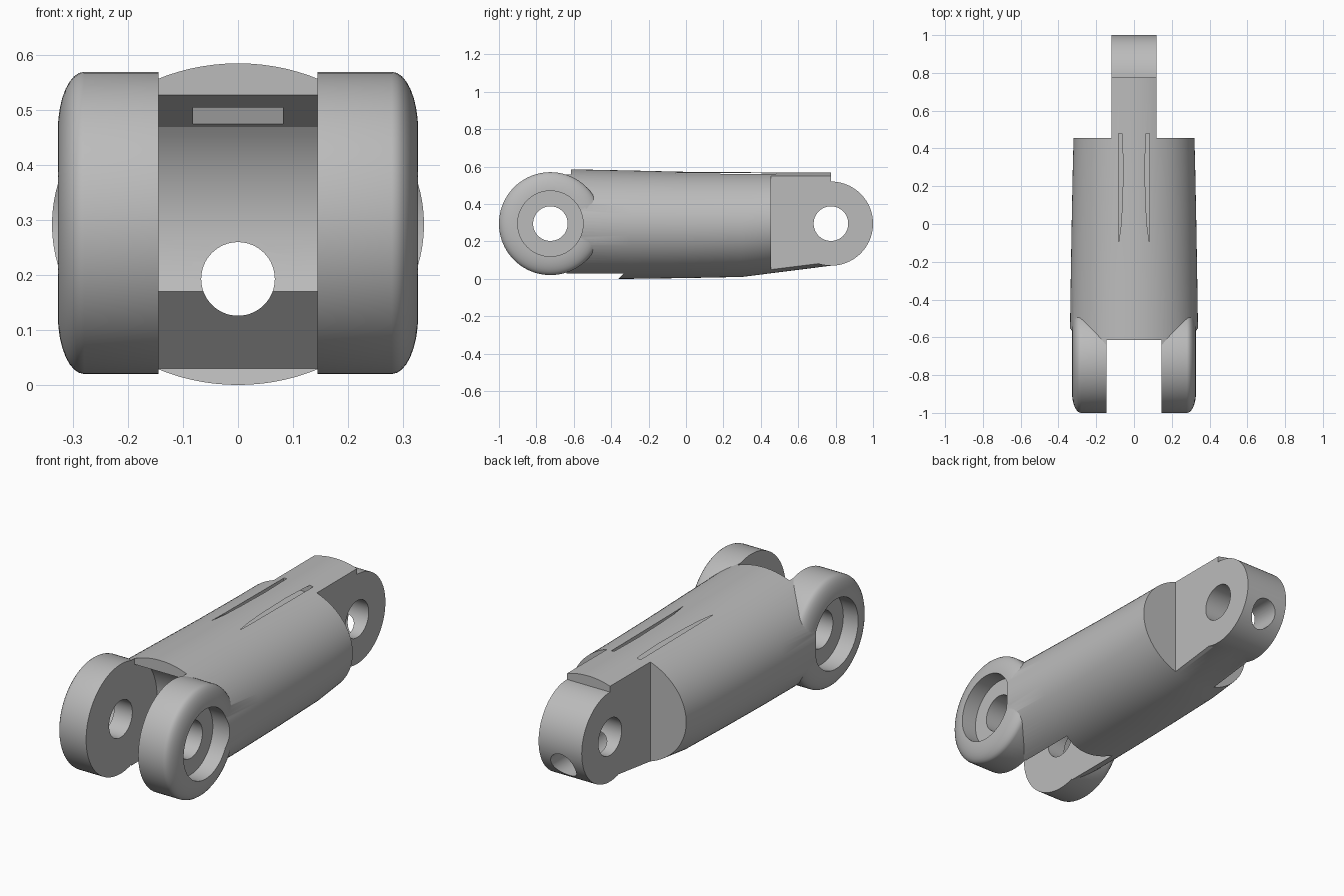
import bpy, bmesh, math
from mathutils import Matrix

if "Cube" in bpy.data.objects:
    bpy.data.objects.remove(bpy.data.objects["Cube"])

grey = bpy.data.materials.new("machined_grey")
grey.use_nodes = True
colour = (0.5, 0.5, 0.5, 1)
grey.diffuse_color = colour
grey.node_tree.nodes["Principled BSDF"].inputs["Base Color"].default_value = colour

SEG = 96
PIN_Z = 0.295
FRONT_Y, REAR_Y = -0.725, 0.775


def make(name, bm):
    bmesh.ops.recalc_face_normals(bm, faces=bm.faces)
    mesh = bpy.data.meshes.new(name)
    bm.to_mesh(mesh)
    bm.free()
    mesh.materials.append(grey)
    ob = bpy.data.objects.new(name, mesh)
    bpy.context.collection.objects.link(ob)
    return ob


def loft(name, rings):
    """Closed solid through rings of equal point count."""
    bm = bmesh.new()
    loops = [[bm.verts.new(p) for p in ring] for ring in rings]
    n = len(loops[0])
    for a, b in zip(loops, loops[1:]):
        for i in range(n):
            j = (i + 1) % n
            bm.faces.new((a[i], a[j], b[j], b[i]))
    bm.faces.new(loops[0])
    bm.faces.new(loops[-1])
    return make(name, bm)


def prism(name, profile, x0, x1):
    return loft(name, [[(x, y, z) for y, z in profile] for x in (x0, x1)])


def turned(name, profile, y, seg=SEG):
    """Solid turned about an x axis at the pin height; profile is (x, radius)."""
    turns = [2 * math.pi * i / seg for i in range(seg)]
    return loft(name, [[(x, y + r * math.cos(t), PIN_Z + r * math.sin(t)) for t in turns]
                       for x, r in profile])


def combine(target, tool, operation):
    tool.hide_render = True
    mod = target.modifiers.new(operation, 'BOOLEAN')
    mod.operation = operation
    mod.solver = 'EXACT'
    mod.object = tool
    bpy.context.view_layer.objects.active = target
    bpy.ops.object.modifier_apply(modifier=mod.name)
    bpy.data.objects.remove(tool)


# Tapered oval barrel: y, half width, bottom, top
stations = [(-0.64, 0.34, 0.0, 0.586), (-0.3, 0.335, 0.0, 0.579), (0, 0.33, 0.004, 0.572),
            (0.3, 0.324, 0.01, 0.57), (0.45, 0.32, 0.029, 0.569), (REAR_Y, 0.31, 0.07, 0.569)]
rings = []
for y, half, low, high in stations:
    mid, rise = (low + high) / 2, (high - low) / 2
    rings.append([(half * math.cos(2 * math.pi * i / SEG), y,
                   mid + rise * math.sin(2 * math.pi * i / SEG)) for i in range(SEG)])
link = loft("link_body", rings)

# Rear tang eye, then shoulders trimmed to the tang width
combine(link, turned("tang_eye", [(-0.15, 0.225), (0.15, 0.225)], REAR_Y), 'UNION')
shoulder = [(0.455, -0.3), (1.3, -0.3), (1.3, 0.9), (0.455, 0.9)]
for s in (-1, 1):
    combine(link, prism("shoulder_cut", shoulder, s * 0.12, s * 0.6), 'DIFFERENCE')

# Front fork lugs with rounded outer rims
lug = [(0.141, 0.275)]
for i in range(9):
    t = math.pi / 2 * i / 8
    lug.append((0.28 + 0.048 * math.sin(t), 0.168 + 0.107 * math.cos(t)))
for s in (-1, 1):
    combine(link, turned("fork_lug", [(s * x, r) for x, r in lug], FRONT_Y), 'UNION')

# Fork slot with clearance curve and angled underside relief
slot = [(-1.3, 0.9), (-0.615, 0.9), (-0.615, 0.528)]
a0, a1 = math.atan2(0.175, 0.23), math.atan2(-0.125, 0.26)
for i in range(17):
    a = a0 + (a1 - a0) * i / 16
    slot.append((FRONT_Y + 0.289 * math.cos(a), PIN_Z + 0.289 * math.sin(a)))
slot += [(-0.33, 0.03), (-0.46, -0.1), (-1.3, -0.1)]
combine(link, prism("slot_cut", slot, -0.145, 0.145), 'DIFFERENCE')

# Counterbores and pin holes
for s in (-1, 1):
    combine(link, turned("counterbore", [(s * 0.245, 0.175), (s * 0.5, 0.175)], FRONT_Y),
            'DIFFERENCE')
for y in (FRONT_Y, REAR_Y):
    combine(link, turned("pin_hole", [(-0.6, 0.0925), (0.6, 0.0925)], y, 64), 'DIFFERENCE')

# Rising flat channel that breaks through the top as two slits
roof = [(-0.75, 0.478), (-0.53, 0.511), (-0.3, 0.548), (-0.16, 0.5652),
        (0.1, 0.5662), (0.3, 0.5655), (0.48, 0.5635)]
channel = roof + [(y, z - 0.04) for y, z in reversed(roof)]
combine(link, prism("channel_cut", channel, -0.082, 0.082), 'DIFFERENCE')

# Lengthwise bore
bm = bmesh.new()
bmesh.ops.create_cone(bm, cap_ends=True, segments=64, radius1=0.067, radius2=0.067, depth=3,
                      matrix=Matrix.Translation((0, 0, 0.193)) @ Matrix.Rotation(math.pi / 2, 4, 'X'))
combine(link, make("bore_cut", bm), 'DIFFERENCE')

bpy.ops.object.select_all(action='DESELECT')
link.select_set(True)
bpy.context.view_layer.objects.active = link
bpy.ops.object.shade_smooth_by_angle(angle=math.radians(25))
